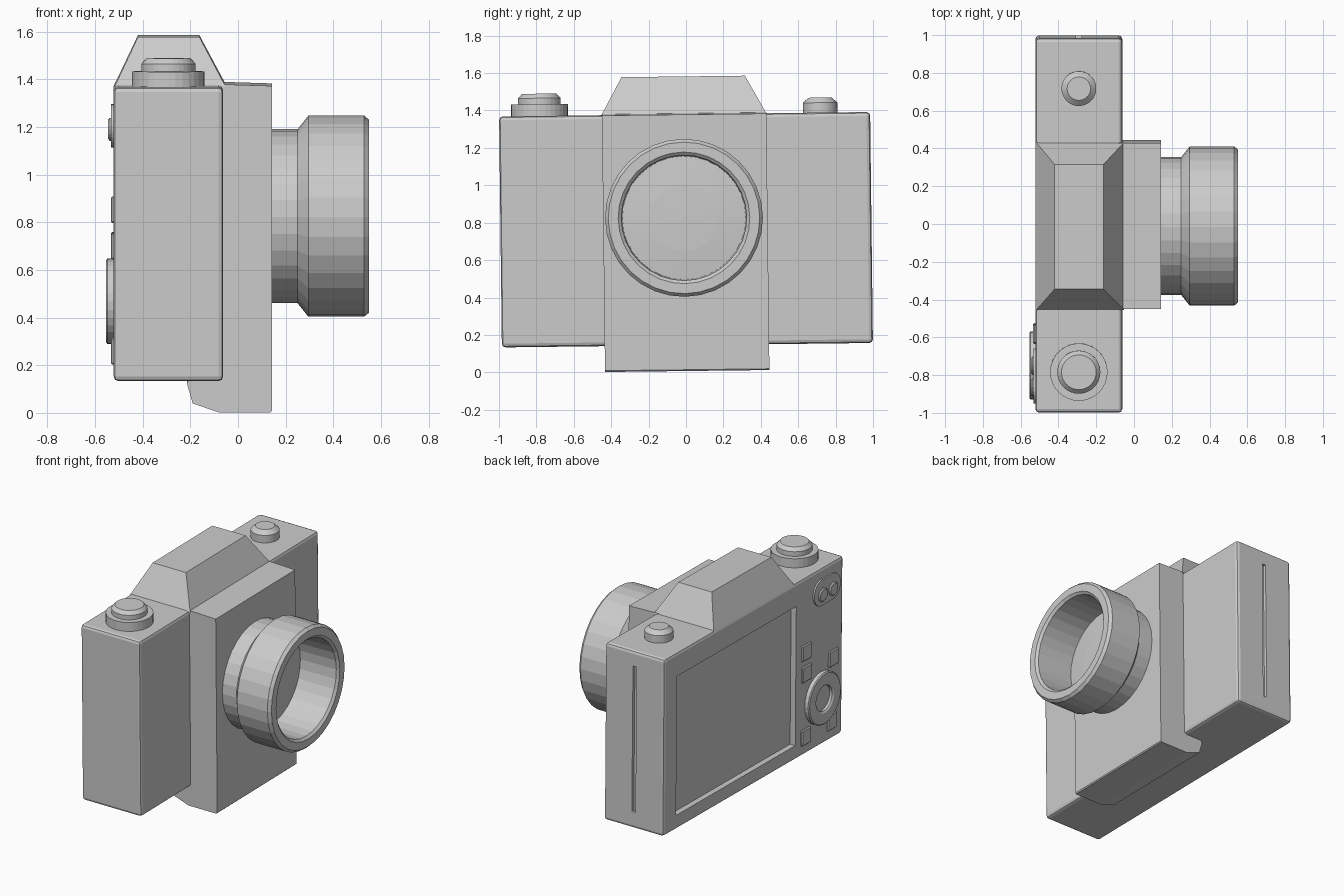
import bpy, bmesh
from math import tau
from mathutils import Matrix, Vector

if "Cube" in bpy.data.objects:
    bpy.data.objects.remove(bpy.data.objects["Cube"])

parts = []


def finish(name, bm, keep=True):
    bmesh.ops.recalc_face_normals(bm, faces=bm.faces)
    mesh = bpy.data.meshes.new(name)
    bm.to_mesh(mesh)
    bm.free()
    ob = bpy.data.objects.new(name, mesh)
    bpy.context.collection.objects.link(ob)
    if keep:
        parts.append(ob)
    return ob


def box(name, lo, hi, bevel=0.0, segments=1, keep=True):
    lo, hi = Vector(lo), Vector(hi)
    bm = bmesh.new()
    bmesh.ops.create_cube(bm, size=1)
    bmesh.ops.scale(bm, vec=hi - lo, verts=bm.verts)
    bmesh.ops.translate(bm, vec=(lo + hi) / 2, verts=bm.verts)
    if bevel:
        bmesh.ops.bevel(bm, geom=bm.edges[:], offset=bevel, segments=segments,
                        affect='EDGES', profile=0.5)
    return finish(name, bm, keep)


def lathe(name, profile, centre, axis, sides=32):
    """Spin (radius, distance along axis) points around an axis."""
    bm = bmesh.new()
    verts = [bm.verts.new((r, 0, h)) for r, h in profile]
    edges = [bm.edges.new(p) for p in zip(verts, verts[1:])]
    bmesh.ops.spin(bm, geom=verts + edges, cent=(0, 0, 0), axis=(0, 0, 1),
                   angle=tau, steps=sides, use_duplicate=False)
    bmesh.ops.remove_doubles(bm, verts=bm.verts, dist=1e-4)
    turn = Vector((0, 0, 1)).rotation_difference(Vector(axis)).to_matrix().to_4x4()
    bm.transform(Matrix.Translation(centre) @ turn)
    return finish(name, bm)


def loft(name, ring_a, ring_b):
    bm = bmesh.new()
    a = [bm.verts.new(p) for p in ring_a]
    b = [bm.verts.new(p) for p in ring_b]
    bm.faces.new(a)
    bm.faces.new(b)
    for i in range(len(a)):
        j = (i + 1) % len(a)
        bm.faces.new((a[i], a[j], b[j], b[i]))
    return finish(name, bm)


def rect(x0, x1, y0, y1, z):
    return [(x0, y0, z), (x1, y0, z), (x1, y1, z), (x0, y1, z)]


def cut(ob, cutter):
    mod = ob.modifiers.new("cut", 'BOOLEAN')
    mod.operation, mod.object, mod.solver = 'DIFFERENCE', cutter, 'EXACT'
    bpy.context.view_layer.objects.active = ob
    bpy.ops.object.modifier_apply(modifier=mod.name)
    bpy.data.objects.remove(cutter)


# Main body with screen recess and side slot
body = box("body", (-0.522, -0.992, 0.145), (-0.062, 0.992, 1.38), 0.02, 2)
cut(body, box("screen_cutter", (-0.6, -0.47, 0.245), (-0.482, 0.85, 1.215), keep=False))
cut(body, box("slot_cutter", (-0.307, 0.97, 0.26), (-0.279, 1.1, 1.275), keep=False))

# Lens mount block, a side profile extruded across the width
outline = [(-0.2, 0.16), (-0.215, 0.13), (-0.19, 0.045), (-0.08, 0.007),
           (0.135, 0.007), (0.142, 0.014), (0.142, 1.378), (-0.08, 1.385), (-0.2, 1.36)]
loft("mount_block", [(x, -0.442, z) for x, z in outline], [(x, 0.437, z) for x, z in outline])

# Viewfinder hump
loft("viewfinder_hump", rect(-0.518, -0.052, -0.448, 0.44, 1.375),
     rect(-0.42, -0.162, -0.335, 0.325, 1.582))

# Lens barrel with hollow front and glass
lathe("lens", [(0.365, 0.12), (0.365, 0.25), (0.422, 0.295), (0.422, 0.53), (0.405, 0.55),
               (0.352, 0.55), (0.335, 0.535), (0.33, 0.26), (0.18, 0.272), (0, 0.276)],
      (0, -0.01, 0.826), (1, 0, 0))

# Top dial and shutter button
lathe("mode_dial", [(0.152, 1.36), (0.152, 1.443), (0.114, 1.443), (0.114, 1.475),
                    (0.092, 1.499), (0, 1.499)], (-0.292, -0.776, 0), (0, 0, 1))
lathe("shutter_button", [(0.092, 1.36), (0.092, 1.433), (0.062, 1.46), (0, 1.46)],
      (-0.292, 0.725, 0), (0, 0, 1))

# Control wheel ring on the back
lathe("control_wheel", [(0.18, 0), (0.18, 0.03), (0.172, 0.036), (0.1, 0.036), (0.088, 0.028),
                        (0.088, 0.01), (0, 0.01)], (-0.518, -0.752, 0.478), (-1, 0, 0))

# Thumb plate with its two round buttons
thumb = box("thumb_plate", (-0.533, -0.945, 1.125), (-0.5, -0.655, 1.305), keep=False)
bm = bmesh.new()
bm.from_mesh(thumb.data)
along_x = [e for e in bm.edges if abs(e.verts[0].co.x - e.verts[1].co.x) > 0.01]
bmesh.ops.bevel(bm, geom=along_x, offset=0.085, segments=6, affect='EDGES', profile=0.5)
bm.to_mesh(thumb.data)
bm.free()
parts.append(thumb)
for i, y in enumerate((-0.86, -0.745)):
    lathe(f"thumb_button_{i}", [(0.048, 0), (0.048, 0.02), (0.04, 0.027), (0, 0.027)],
          (-0.518, y, 1.2), (-1, 0, 0), 16)

# Small keys around the wheel
for i, (y, z) in enumerate([(-0.58, 0.86), (-0.585, 0.71), (-0.88, 0.71),
                            (-0.58, 0.27), (-0.87, 0.27)]):
    box(f"back_key_{i}", (-0.534, y - 0.05, z - 0.055), (-0.5, y + 0.05, z + 0.055), 0.006)

# The whole camera leans very slightly sideways
pivot = Matrix.Translation((0, 0, 0.76))
lean = pivot @ Matrix.Rotation(0.012, 4, 'X') @ pivot.inverted()
for ob in parts:
    ob.data.transform(lean)
